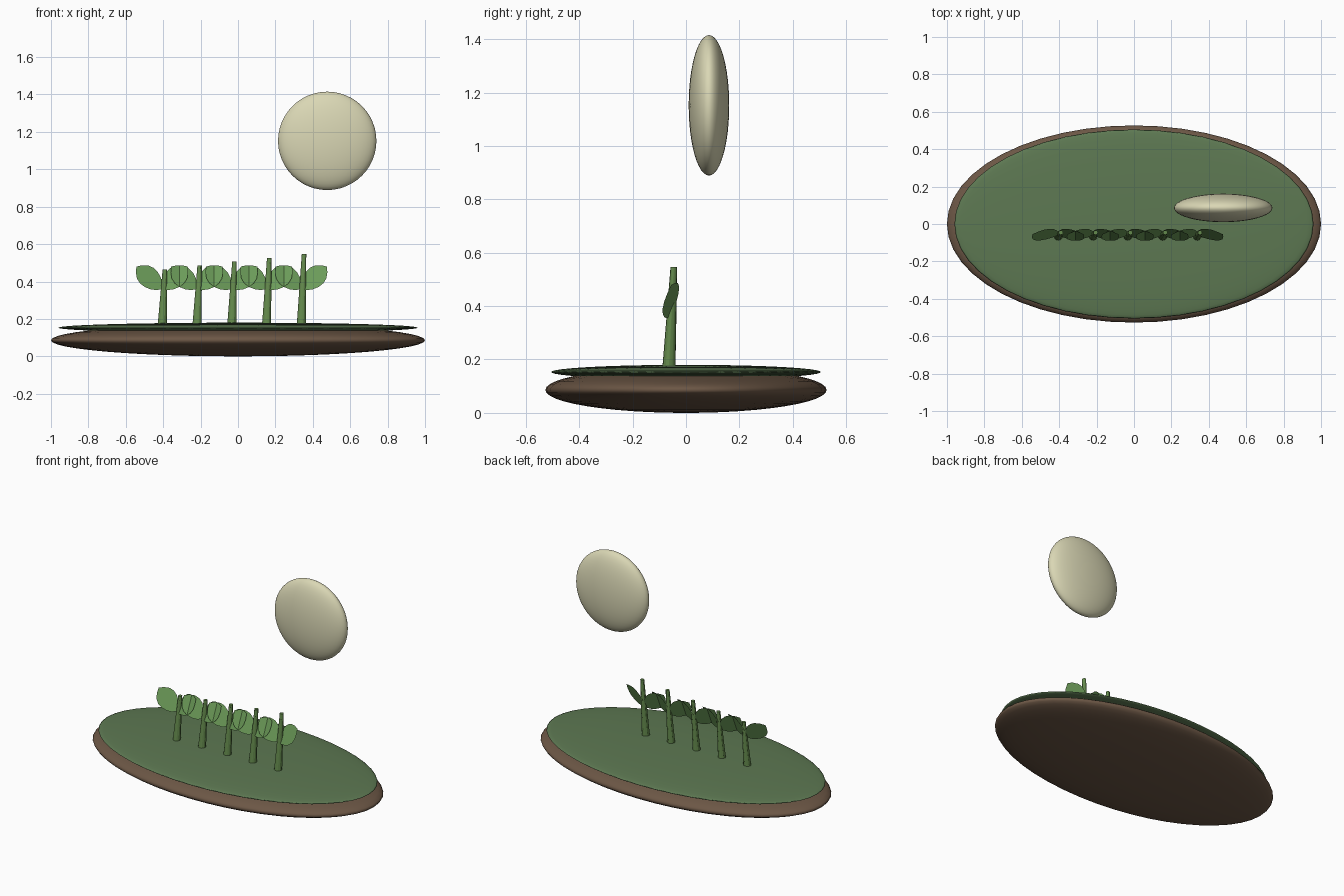
import bpy, bmesh, math
from mathutils import Vector

if "Cube" in bpy.data.objects:
    bpy.data.objects.remove(bpy.data.objects["Cube"])


def material(name, rgb):
    m = bpy.data.materials.new(name)
    m.diffuse_color = (*rgb, 1)
    m.use_nodes = True
    m.node_tree.nodes["Principled BSDF"].inputs["Base Color"].default_value = m.diffuse_color
    return m


SOIL = material("soil", (0.15, 0.095, 0.06))
GRASS = material("grass", (0.11, 0.19, 0.085))
STEM = material("stem_green", (0.13, 0.26, 0.075))
LEAF = material("leaf_green", (0.15, 0.33, 0.10))
MOON = material("pale_disc", (0.70, 0.68, 0.46))


def add_object(name, bm, mat, smooth=True):
    mesh = bpy.data.meshes.new(name)
    for f in bm.faces:
        f.smooth = smooth
    bm.to_mesh(mesh)
    bm.free()
    mesh.materials.append(mat)
    ob = bpy.data.objects.new(name, mesh)
    bpy.context.collection.objects.link(ob)
    return ob


def ellipsoid(name, centre, radii, mat):
    bm = bmesh.new()
    bmesh.ops.create_uvsphere(bm, u_segments=48, v_segments=24, radius=1)
    bmesh.ops.scale(bm, vec=radii, verts=bm.verts)
    bmesh.ops.translate(bm, vec=centre, verts=bm.verts)
    return add_object(name, bm, mat)


def stem(name, foot, top, r0, r1):
    bm = bmesh.new()
    n = 12
    rings = [[bm.verts.new((p[0] + r * math.cos(math.tau * i / n),
                            p[1] + r * math.sin(math.tau * i / n), p[2]))
              for i in range(n)] for p, r in ((foot, r0), (top, r1))]
    for i in range(n):
        j = (i + 1) % n
        bm.faces.new((rings[0][i], rings[0][j], rings[1][j], rings[1][i]))
    bm.faces.new(rings[1])
    bm.faces.new(rings[0][::-1])
    ob = add_object(name, bm, STEM)
    bpy.context.view_layer.objects.active = ob
    ob.select_set(True)
    bpy.ops.object.shade_smooth_by_angle()
    ob.select_set(False)


# Half width of a leaf along its length
LEAF_PROFILE = [(0.1, 0.024), (0.25, 0.042), (0.42, 0.053), (0.6, 0.055),
                (0.76, 0.046), (0.9, 0.025)]


def leaf(name, base, side):
    """Thin pointed blade leaning outward, its upper edge tilted back."""
    base = Vector(base)
    along = Vector((side * 0.137, 0.004, 0.12))
    across = Vector((-side * 0.66, 0.56, 0.75))
    bm = bmesh.new()
    outline = [base]
    outline += [base + along * t - across * w for t, w in LEAF_PROFILE]
    outline.append(base + along)
    outline += [base + along * t + across * w for t, w in reversed(LEAF_PROFILE)]
    verts = [bm.verts.new(p) for p in outline]
    face = bm.faces.new(verts if side > 0 else verts[::-1])
    face.normal_update()
    add_object(name, bm, LEAF, smooth=False)


# Ground mound and its grass cap
ellipsoid("soil_base", (0, 0, 0.086), (1.0, 0.527, 0.086), SOIL)
ellipsoid("grass_cap", (0, 0, 0.153), (0.96, 0.505, 0.027), GRASS)

# Floating disc
ellipsoid("sky_disc", (0.477, 0.086, 1.152), (0.263, 0.076, 0.263), MOON)

# Row of sprouts, growing taller to the right
for i in range(5):
    x = -0.406 + 0.186 * i
    stem(f"stem_{i + 1}", (x, -0.065, 0.15), (x + 0.015, -0.046, 0.465 + 0.0205 * i),
         0.025, 0.012)
    leaf(f"left_leaf_{i + 1}", (x, -0.059, 0.36), -1)
    leaf(f"right_leaf_{i + 1}", (x, -0.059, 0.36), 1)
